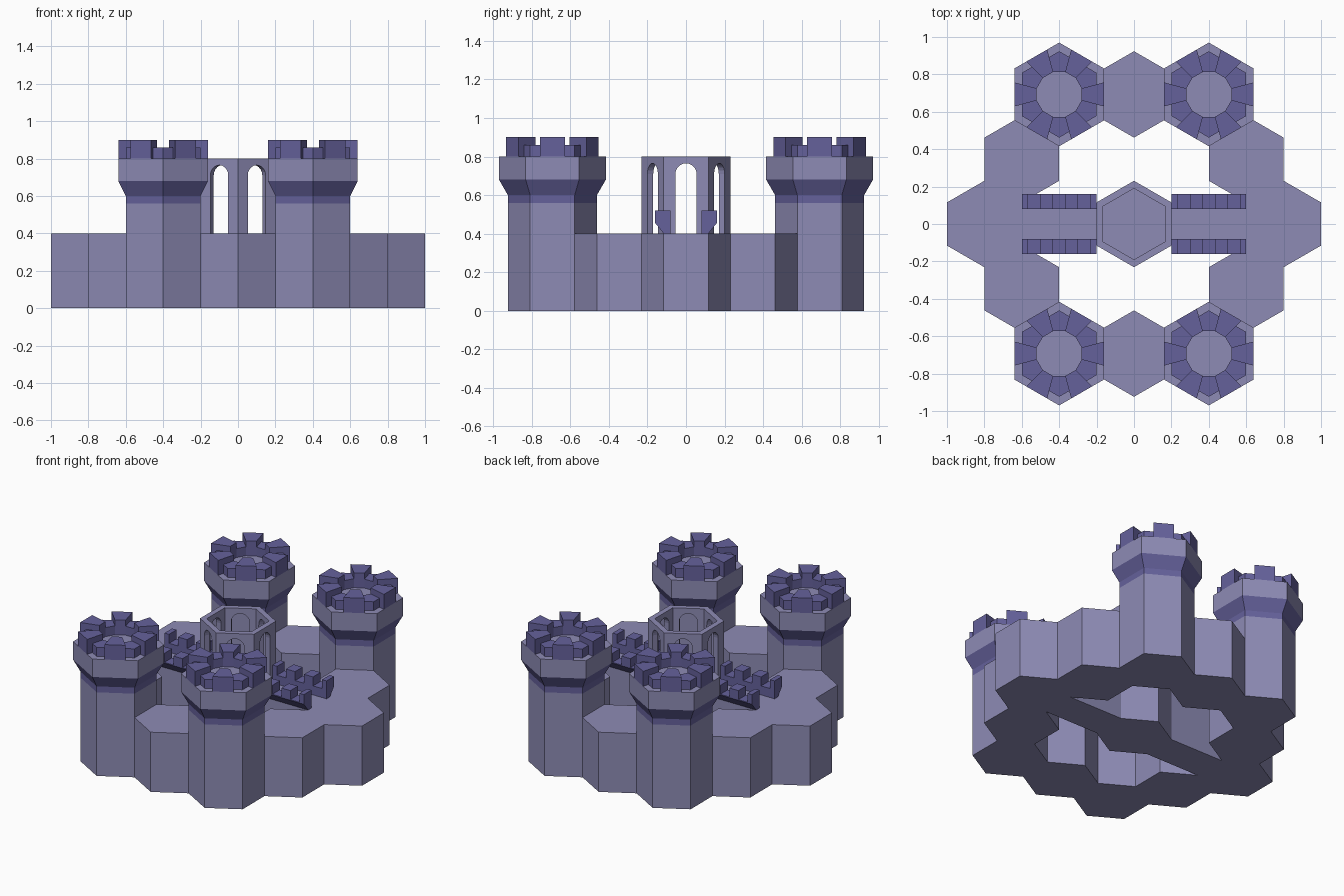
import bpy, bmesh, math
from math import sin, cos, tan, pi, radians
from mathutils import Matrix, Vector

if "Cube" in bpy.data.objects:
    bpy.data.objects.remove(bpy.data.objects["Cube"])

R = 0.4 / math.sqrt(3)      # hexagon corner radius (0.4 across flats)
ROW = 0.2 * math.sqrt(3)    # hexagon row spacing


def material(name, rgb):
    m = bpy.data.materials.new(name)
    m.diffuse_color = (*rgb, 1)
    m.use_nodes = True
    m.node_tree.nodes["Principled BSDF"].inputs["Base Color"].default_value = m.diffuse_color
    return m


STONE = material("stone", (0.27, 0.26, 0.46))
TRIM = material("trim", (0.13, 0.12, 0.33))


def finish(bm, name, mats):
    bmesh.ops.remove_doubles(bm, verts=bm.verts, dist=1e-4)
    bmesh.ops.recalc_face_normals(bm, faces=bm.faces)
    me = bpy.data.meshes.new(name)
    bm.to_mesh(me)
    bm.free()
    for m in mats:
        me.materials.append(m)
    return add(name, me)


def add(name, me, loc=(0, 0, 0)):
    ob = bpy.data.objects.new(name, me)
    ob.location = loc
    bpy.context.collection.objects.link(ob)
    return ob


def hexagon(r, z, cx=0, cy=0):
    return [(cx + r * cos(radians(30 + 60 * i)), cy + r * sin(radians(30 + 60 * i)), z) for i in range(6)]


def loft(bm, a, b, mat=0, caps=False):
    """Joins two matching outlines with side faces."""
    va, vb = [bm.verts.new(p) for p in a], [bm.verts.new(p) for p in b]
    n = len(va)
    faces = [bm.faces.new((va[i], va[(i + 1) % n], vb[(i + 1) % n], vb[i])) for i in range(n)]
    if caps:
        faces += [bm.faces.new(va[::-1]), bm.faces.new(vb)]
    for f in faces:
        f.material_index = mat


# Base: a ring of hexagon cells, a centre cell and two bridges, one solid slab
bm = bmesh.new()
cells = [(0, 0)] + [(s * 0.8, 0) for s in (-1, 1)]
cells += [(x, s * ROW) for x in (-0.6, 0.6) for s in (-1, 1)]
cells += [(x, s * 2 * ROW) for x in (-0.4, 0, 0.4) for s in (-1, 1)]
for cx, cy in cells:
    bm.faces.new([bm.verts.new(p) for p in hexagon(R, 0, cx, cy)])
for s in (-1, 1):
    quad = [(0.2, -R / 2), (0.6, -R / 2), (0.6, R / 2), (0.2, R / 2)]
    bm.faces.new([bm.verts.new((s * x, s * y, 0)) for x, y in quad])
bmesh.ops.remove_doubles(bm, verts=bm.verts, dist=1e-4)
ext = bmesh.ops.extrude_face_region(bm, geom=bm.faces[:])["geom"]
bmesh.ops.translate(bm, verts=[g for g in ext if isinstance(g, bmesh.types.BMVert)], vec=(0, 0, 0.4))
finish(bm, "castle_base", [STONE])

# Tower: hexagonal shaft, flared trim collar and platform
bm = bmesh.new()
RT = 0.48 / math.sqrt(3)
levels = [(R, 0.4, 0), (R, 0.56, 1), (R, 0.6, 1), (RT, 0.68, 0), (RT, 0.8, 0)]
for (r0, z0, m), (r1, z1, _) in zip(levels, levels[1:]):
    loft(bm, hexagon(r0, z0), hexagon(r1, z1), m)
bm.faces.new([bm.verts.new(p) for p in hexagon(RT, 0.8)])
tower = finish(bm, "tower", [STONE, TRIM])

# Battlements: tall merlons on the sides, low pointed ones on the corners
bm = bmesh.new()
t = tan(radians(15))
side = 0.2 / cos(radians(15))
tall = [(0.12, -0.12 * t), (0.24, -0.24 * t), (0.24, 0.24 * t), (0.12, 0.12 * t)]
low = [(0.12, -0.12 * t), (side * cos(radians(15)), -side * sin(radians(15))), (R, 0),
       (side * cos(radians(15)), side * sin(radians(15))), (0.12, 0.12 * t)]
for i in range(12):
    outline, top = (low, 0.86) if i % 2 else (tall, 0.9)
    rot = Matrix.Rotation(i * pi / 6, 3, 'Z')
    a = [rot @ Vector((x, y, 0.8)) for x, y in outline]
    loft(bm, a, [p + Vector((0, 0, top - 0.8)) for p in a], caps=True)
me = bpy.data.meshes.new("battlements")
bmesh.ops.recalc_face_normals(bm, faces=bm.faces)
bm.to_mesh(me)
bm.free()
me.materials.append(TRIM)

tower_mesh = tower.data
bpy.data.objects.remove(tower)
for x in (-0.4, 0.4):
    for y in (-2 * ROW, 2 * ROW):
        add("tower", tower_mesh, (x, y, 0))
        add("tower_battlements", me, (x, y, 0))

# Centre pavilion: six arched wall panels, open at the top
bm = bmesh.new()
RI, W, SPRING = 0.19, 0.055, 0.71
arch = [(W, 0.4)] + [(W * cos(a * pi / 10), SPRING + W * sin(a * pi / 10)) for a in range(11)] + [(-W, 0.4)]
for i in range(6):
    rot = Matrix.Rotation(i * pi / 3, 3, 'Z')
    rings = []
    for r in (R, RI):
        prof = [(r / 2, 0.4)] + arch + [(-r / 2, 0.4), (-r / 2, 0.8), (r / 2, 0.8)]
        rings.append([bm.verts.new(rot @ Vector((r * cos(pi / 6), y, z))) for y, z in prof])
    a, b = rings
    bm.faces.new(a)
    bm.faces.new(b[::-1])
    for k in range(len(a) - 1):
        # skip the hidden mitre joints between panels
        if k != len(a) - 3:
            bm.faces.new((a[k], b[k], b[k + 1], a[k + 1]))
finish(bm, "centre_pavilion", [STONE])

# Bridge parapets: corbelled walls with alternating merlons
bm = bmesh.new()
step = 0.4 / 6
cuts = [0.2] + [0.2 + step * (k + 0.5) for k in range(6)] + [0.6]
for sx in (-1, 1):
    for sy in (-1, 1):
        for k in range(7):
            top = 0.46 if k % 2 else 0.52
            prof = [(0.08, 0.4), (R / 2, 0.4), (0.16, 0.455), (0.16, top), (0.08, top)]
            loft(bm, [(sx * cuts[k], sy * y, z) for y, z in prof],
                 [(sx * cuts[k + 1], sy * y, z) for y, z in prof], caps=True)
bmesh.ops.recalc_face_normals(bm, faces=bm.faces)
me = bpy.data.meshes.new("bridge_parapets")
bm.to_mesh(me)
bm.free()
me.materials.append(TRIM)
add("bridge_parapets", me)
